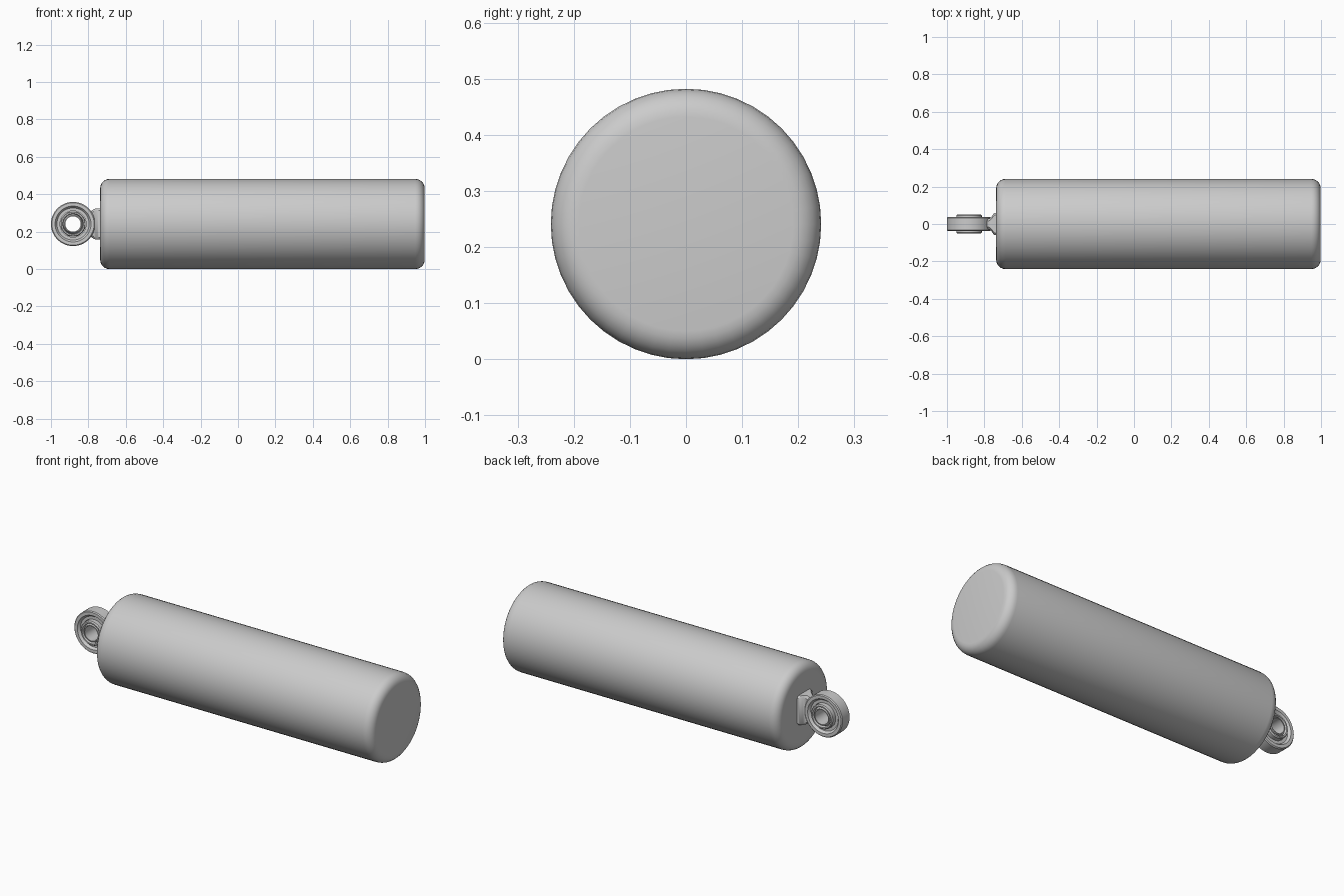
import bpy, bmesh, math
from mathutils import Matrix, Vector

cube = bpy.data.objects.get("Cube")
if cube:
    bpy.data.objects.remove(cube, do_unlink=True)

RADIUS = 0.241
EYE = Vector((-0.882, 0, RADIUS))

metal = bpy.data.materials.new("grey_metal")
metal.use_nodes = True
grey = (0.6, 0.6, 0.6, 1)
metal.diffuse_color = grey
metal.node_tree.nodes["Principled BSDF"].inputs["Base Color"].default_value = grey


def finish(name, bm, angle=30):
    """Turn a bmesh into a smooth shaded object."""
    bmesh.ops.remove_doubles(bm, verts=bm.verts, dist=1e-5)
    bmesh.ops.recalc_face_normals(bm, faces=bm.faces)
    mesh = bpy.data.meshes.new(name)
    bm.to_mesh(mesh)
    bm.free()
    mesh.materials.append(metal)
    obj = bpy.data.objects.new(name, mesh)
    bpy.context.collection.objects.link(obj)
    bpy.ops.object.select_all(action="DESELECT")
    obj.select_set(True)
    bpy.context.view_layer.objects.active = obj
    bpy.ops.object.shade_smooth_by_angle(angle=math.radians(angle))
    return obj


def lathe(name, profile, axis, centre, steps, closed=False, angle=30):
    """Spin (radius, offset along axis) points around x or y."""
    bm = bmesh.new()
    if axis == "x":
        points = [Vector((a, 0, r)) for r, a in profile]
        direction = Vector((1, 0, 0))
    else:
        points = [Vector((0, a, r)) for r, a in profile]
        direction = Vector((0, 1, 0))
    verts = [bm.verts.new(p) for p in points]
    count = len(verts) if closed else len(verts) - 1
    edges = [bm.edges.new((verts[i], verts[(i + 1) % len(verts)])) for i in range(count)]
    bmesh.ops.spin(bm, geom=verts + edges, cent=(0, 0, 0), axis=direction,
                   angle=math.tau, steps=steps, use_merge=True)
    bmesh.ops.transform(bm, matrix=Matrix.Translation(centre), verts=bm.verts)
    return finish(name, bm, angle)


# Cylinder body with rounded rims
x0, x1, fillet = -0.737, 0.998, 0.05
arc = [math.radians(90 * i / 6) for i in range(7)]
left = [(RADIUS - fillet + fillet * math.sin(a), x0 + fillet - fillet * math.cos(a)) for a in arc]
right = [(r, x0 + x1 - x) for r, x in reversed(left)]
lathe("cylinder_body", [(0, x0)] + left + right + [(0, x1)], "x", (0, 0, RADIUS), 48)

# Eye ring: outer band with a recessed step
half = [(0.07, 0.024), (0.086, 0.024), (0.096, 0.037), (0.113, 0.037), (0.118, 0.032)]
lathe("eye_ring", half + [(r, -y) for r, y in reversed(half)], "y", EYE, 48, closed=True)

# Bearing race and inner ball with the pin hole
half = [(0.053, 0.042), (0.056, 0.052), (0.063, 0.052), (0.068, 0.046)]
lathe("bearing_race", half + [(r, -y) for r, y in reversed(half)], "y", EYE, 48, closed=True)
half = [(0.041, 0.05), (0.046, 0.05), (0.053, 0.035), (0.056, 0.015)]
lathe("bearing_ball", half + [(r, -y) for r, y in reversed(half)], "y", EYE, 40, closed=True)

# Flared neck: lofted chamfered sections between the eye and the body
stations = [(-0.79, 0.026, 0.066), (-0.78, 0.027, 0.073), (-0.77, 0.031, 0.08),
            (-0.76, 0.041, 0.083), (-0.75, 0.056, 0.083), (-0.743, 0.06, 0.083),
            (-0.73, 0.06, 0.083)]
bm = bmesh.new()
rings = []
for x, hy, hz in stations:
    c = 0.012
    corner = [(hy, hz - c), (hy - c, hz)]
    outline = (corner + [(-y, z) for y, z in reversed(corner)]
               + [(-y, -z) for y, z in corner] + [(y, -z) for y, z in reversed(corner)])
    rings.append([bm.verts.new((x, y, RADIUS + z)) for y, z in outline])
for a, b in zip(rings, rings[1:]):
    for i in range(len(a)):
        j = (i + 1) % len(a)
        bm.faces.new((a[i], a[j], b[j], b[i]))
bm.faces.new(rings[0])
bm.faces.new(rings[-1])
finish("eye_neck", bm)
